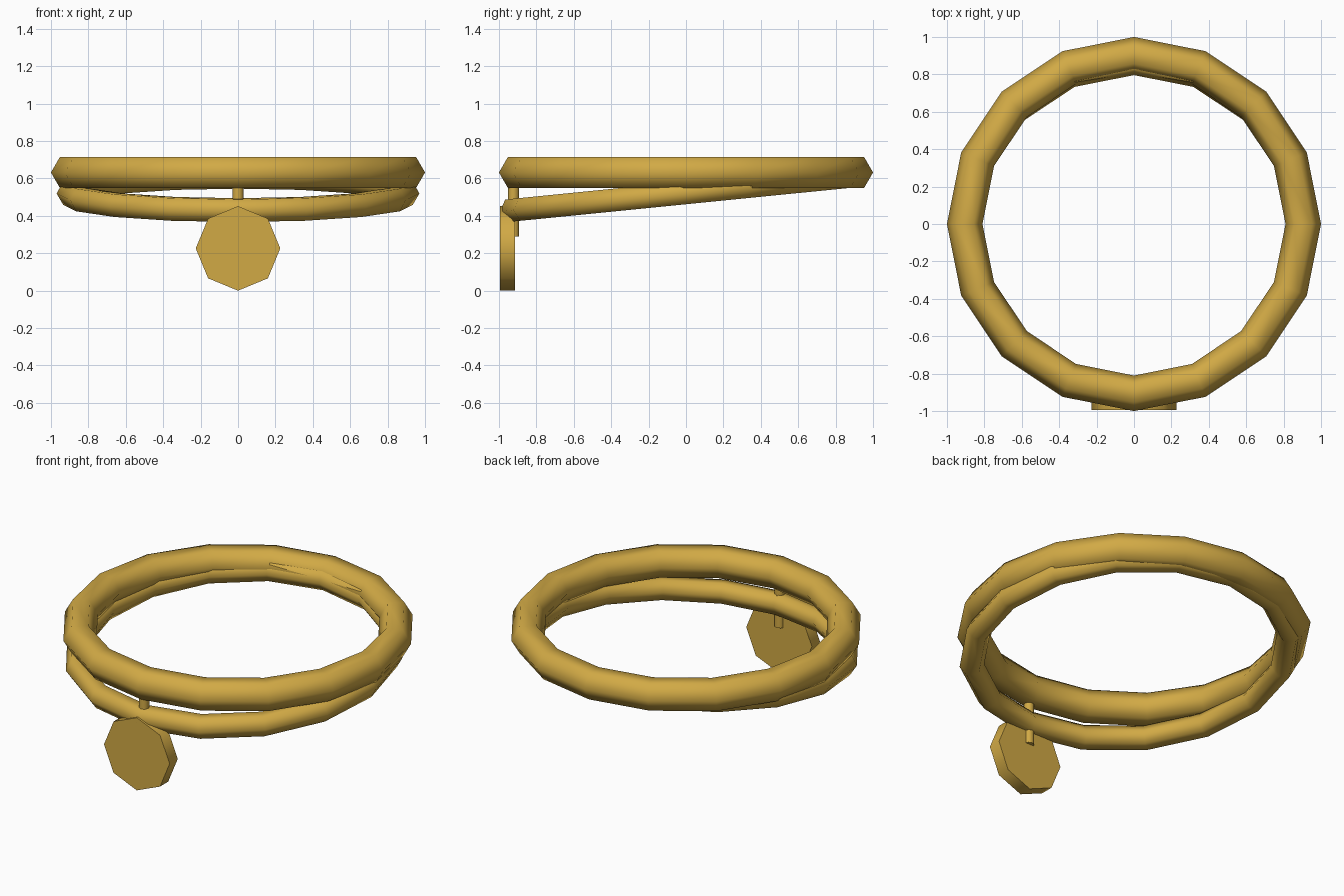
import bpy
import math

cube = bpy.data.objects.get("Cube")
if cube:
    bpy.data.objects.remove(cube, do_unlink=True)

# Single gold colour
gold = bpy.data.materials.new("gold")
gold.use_nodes = True
colour = (0.64, 0.40, 0.06, 1)
gold.diffuse_color = colour
gold.node_tree.nodes["Principled BSDF"].inputs["Base Color"].default_value = colour


def finish(name, angle):
    obj = bpy.context.object
    obj.name = name
    obj.data.materials.append(gold)
    bpy.ops.object.shade_smooth_by_angle(angle=math.radians(angle))
    return obj


def ring(name, major, minor, location, tilt=0):
    bpy.ops.mesh.primitive_torus_add(
        major_segments=16, minor_segments=6, major_radius=major,
        minor_radius=minor, location=location,
        rotation=(math.radians(tilt), 0, 0))
    return finish(name, 80)


def cylinder(name, radius, depth, location, rotation=(0, 0, 0)):
    bpy.ops.mesh.primitive_cylinder_add(
        vertices=8, radius=radius, depth=depth,
        location=location, rotation=rotation)
    return finish(name, 60)


# Thick level band and the thinner band hanging from it at the front
ring("upper_band", 0.905, 0.095, (0, 0, 0.632))
ring("lower_band", 0.9, 0.07, (0, -0.03, 0.52), tilt=5.7)

# Pin joining the bands to the tag
cylinder("tag_pin", 0.03, 0.31, (0, -0.922, 0.445))

# Octagonal tag facing forward, one corner up
cylinder("round_tag", 0.226, 0.08, (0, -0.955, 0.226), (math.pi / 2, 0, 0))
